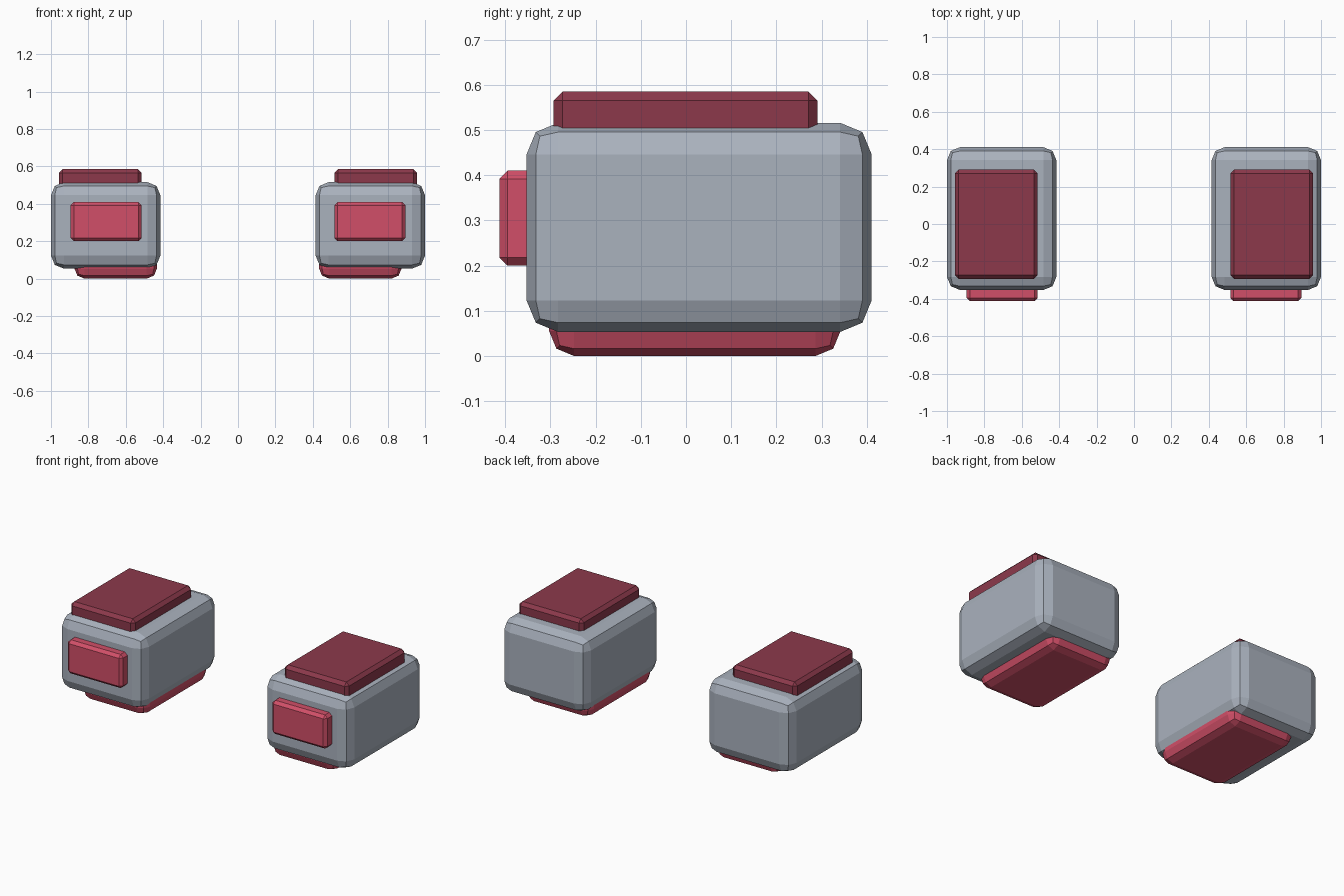
import bpy, bmesh
from mathutils import Vector

if "Cube" in bpy.data.objects:
    bpy.data.objects.remove(bpy.data.objects["Cube"])


def make_material(name, srgb):
    mat = bpy.data.materials.new(name)
    lin = [((c / 255 + 0.055) / 1.055) ** 2.4 for c in srgb]
    mat.diffuse_color = (*lin, 1)
    mat.use_nodes = True
    mat.node_tree.nodes["Principled BSDF"].inputs["Base Color"].default_value = mat.diffuse_color
    return mat


grey = make_material("blue grey", (170, 178, 190))
red = make_material("bright red", (209, 79, 104))
dark_red = make_material("dark red", (140, 57, 75))


def bevelled_box(name, low, high, width, segments, mat, side):
    """Box between two corners, all edges bevelled; side=-1 mirrors it across x."""
    low, high = Vector(low), Vector(high)
    centre, size = (low + high) / 2, high - low
    centre.x *= side
    bm = bmesh.new()
    bmesh.ops.create_cube(bm, size=1)
    bmesh.ops.scale(bm, vec=size, verts=bm.verts)
    bmesh.ops.bevel(bm, geom=bm.edges[:], offset=width, offset_type='OFFSET',
                    segments=segments, profile=0.5, affect='EDGES')
    bmesh.ops.recalc_face_normals(bm, faces=bm.faces[:])
    mesh = bpy.data.meshes.new(name)
    bm.to_mesh(mesh)
    bm.free()
    mesh.materials.append(mat)
    obj = bpy.data.objects.new(name, mesh)
    obj.location = centre
    bpy.context.collection.objects.link(obj)


for label, side in (("right", 1), ("left", -1)):
    # Rounded main block
    bevelled_box(label + "_body", (0.415, -0.353, 0.053), (1.0, 0.411, 0.516),
                 0.07, 2, grey, side)
    # Plate on top
    bevelled_box(label + "_top_plate", (0.515, -0.293, 0.45), (0.958, 0.291, 0.585),
                 0.02, 1, dark_red, side)
    # Raised panel on the front
    bevelled_box(label + "_front_panel", (0.515, -0.413, 0.2), (0.895, -0.31, 0.41),
                 0.018, 1, red, side)
    # Pad underneath
    bevelled_box(label + "_bottom_pad", (0.433, -0.303, 0.0), (0.875, 0.342, 0.15),
                 0.055, 2, red, side)
